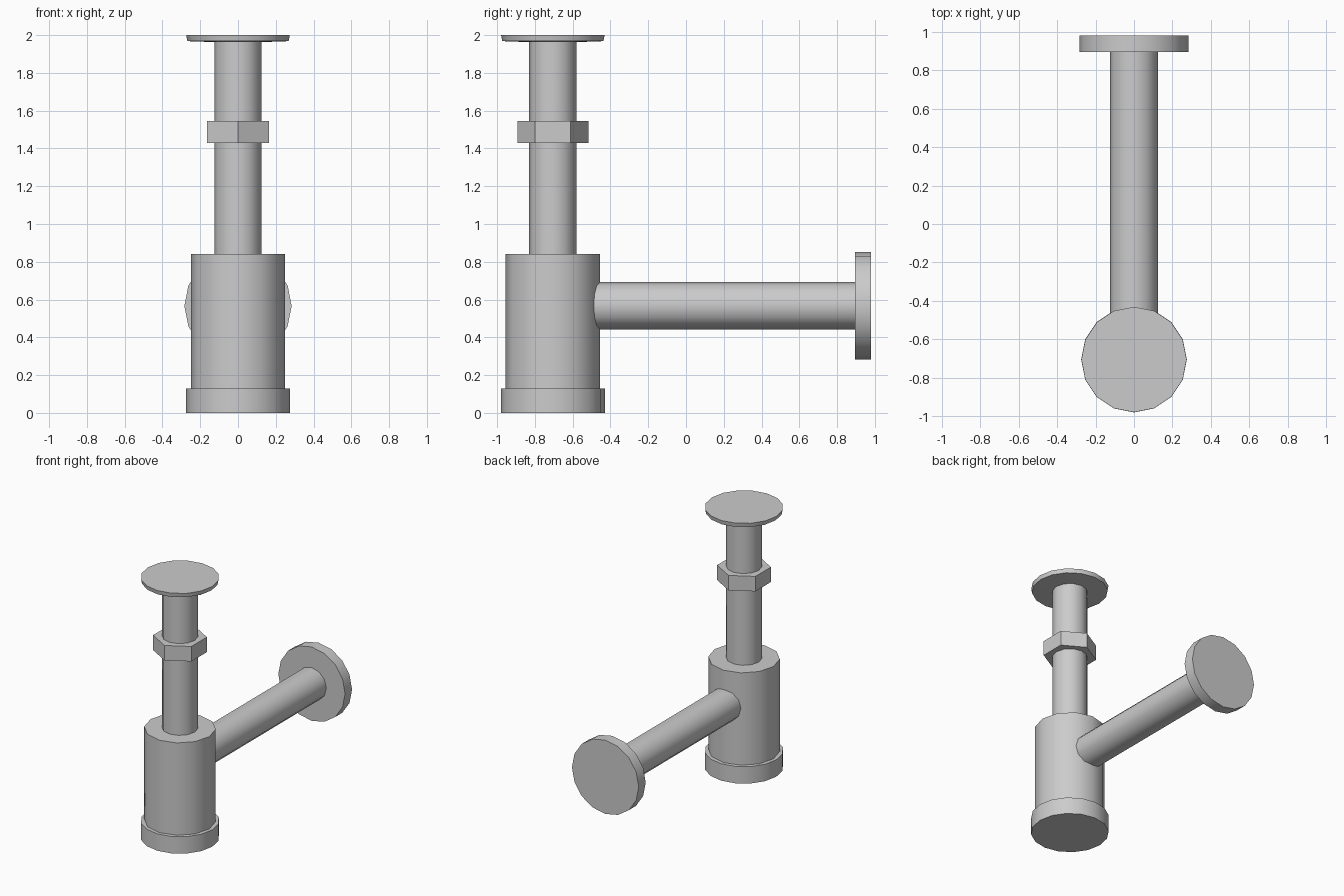
import bpy
import math
from mathutils import Matrix

cube = bpy.data.objects.get("Cube")
if cube:
    bpy.data.objects.remove(cube, do_unlink=True)

# Single grey metal finish
metal = bpy.data.materials.new("grey metal")
metal.use_nodes = True
GREY = (0.6, 0.6, 0.6, 1)
metal.diffuse_color = GREY
metal.node_tree.nodes["Principled BSDF"].inputs["Base Color"].default_value = GREY

AXIS_Y = -0.705   # vertical axis of the trap
OUTLET_Z = 0.567  # height of the wall pipe


def lathe(name, profile, sides, horizontal=False, smooth=True):
    """Turn a (radius, height) profile into a capped solid with a vertex on each axis."""
    verts, faces = [], []
    for r, h in profile:
        for i in range(sides):
            a = math.tau * i / sides + math.pi / 2
            verts.append((r * math.cos(a), r * math.sin(a), h))
    for ring in range(len(profile) - 1):
        for i in range(sides):
            j = (i + 1) % sides
            a, b = ring * sides, (ring + 1) * sides
            faces.append((a + i, a + j, b + j, b + i))
    faces.append(tuple(reversed(range(sides))))
    faces.append(tuple(range(len(verts) - sides, len(verts))))
    mesh = bpy.data.meshes.new(name)
    mesh.from_pydata(verts, [], faces)
    if horizontal:
        mesh.transform(Matrix.Translation((0, 0, OUTLET_Z)) @ Matrix.Rotation(-math.pi / 2, 4, 'X'))
    else:
        mesh.transform(Matrix.Translation((0, AXIS_Y, 0)))
    mesh.materials.append(metal)
    obj = bpy.data.objects.new(name, mesh)
    bpy.context.collection.objects.link(obj)
    if smooth:
        bpy.ops.object.select_all(action='DESELECT')
        obj.select_set(True)
        bpy.context.view_layer.objects.active = obj
        bpy.ops.object.shade_smooth_by_angle(angle=math.radians(40))
    return obj


# Bottle and its screw cap
lathe("base_cap", [(0.275, 0), (0.275, 0.13)], 16)
lathe("bottle_body", [(0.25, 0.12), (0.25, 0.84)], 12)

# Inlet pipe, hexagonal nut and basin flange
lathe("inlet_pipe", [(0.125, 0.83), (0.125, 1.975)], 12)
lathe("hex_nut", [(0.188, 1.43), (0.188, 1.545)], 6, smooth=False)
lathe("inlet_flange", [(0.13, 1.963), (0.268, 1.968), (0.274, 2.0)], 16)

# Outlet pipe and wall flange
lathe("outlet_pipe", [(0.125, -0.6), (0.125, 0.91)], 12, horizontal=True)
lathe("wall_flange", [(0.284, 0.895), (0.284, 0.98)], 16, horizontal=True)
